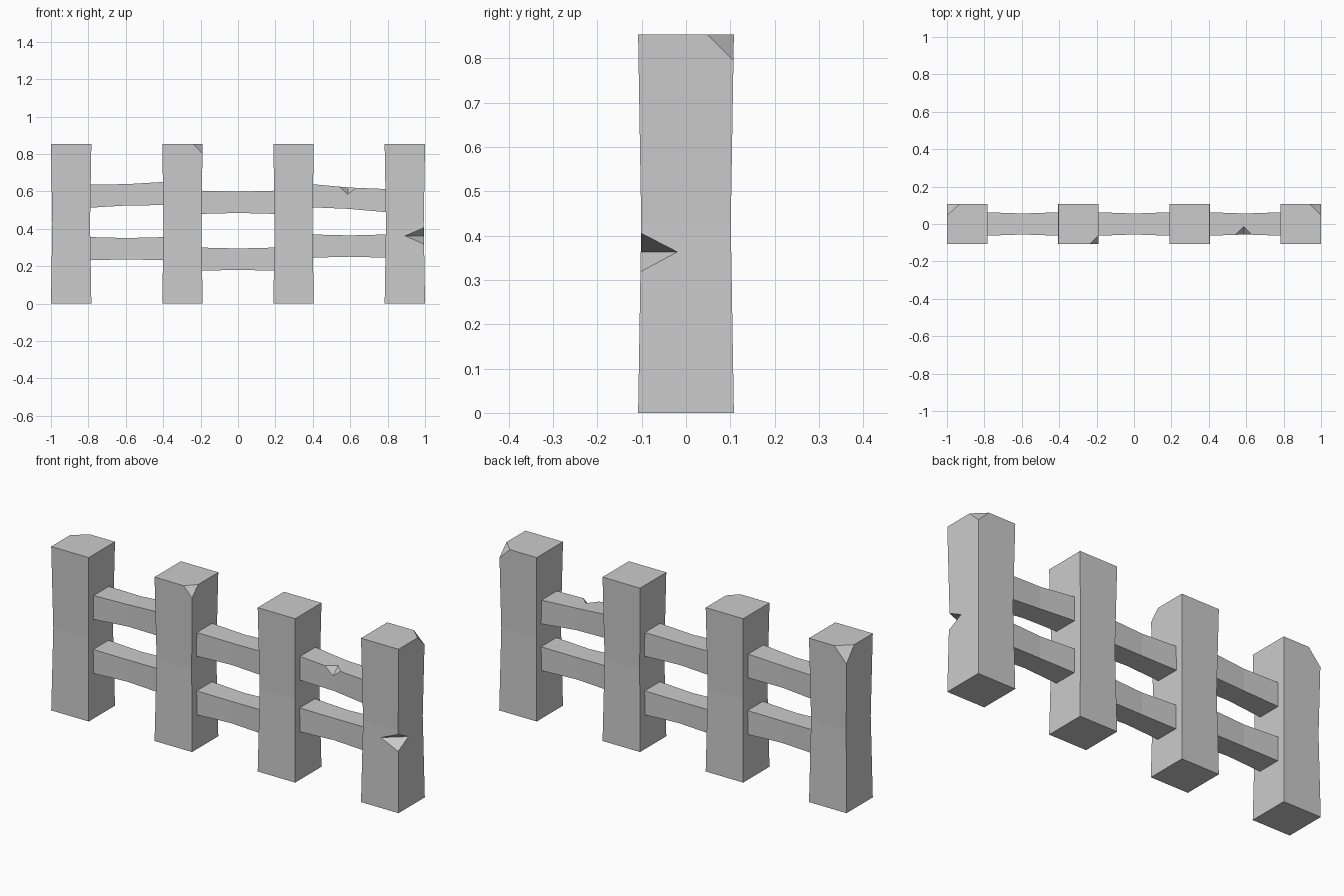
import bpy, bmesh
from mathutils import Vector

cube = bpy.data.objects.get("Cube")
if cube:
    bpy.data.objects.remove(cube, do_unlink=True)

# One stone colour
stone = bpy.data.materials.new("stone_grey")
stone.use_nodes = True
GREY = (0.6, 0.6, 0.6, 1)
stone.diffuse_color = GREY
stone.node_tree.nodes["Principled BSDF"].inputs["Base Color"].default_value = GREY

HALF, HEIGHT, WAIST = 0.108, 0.853, 0.101
POST_X = (-0.892, -0.297, 0.297, 0.892)


def make_object(name, bm):
    bmesh.ops.recalc_face_normals(bm, faces=bm.faces)
    mesh = bpy.data.meshes.new(name)
    bm.to_mesh(mesh)
    bm.free()
    mesh.materials.append(stone)
    obj = bpy.data.objects.new(name, mesh)
    bpy.context.collection.objects.link(obj)
    return obj


def loft(sections):
    """Skin a row of four-cornered sections and cap both ends."""
    bm = bmesh.new()
    rings = [[bm.verts.new(p) for p in s] for s in sections]
    for a, b in zip(rings, rings[1:]):
        for i in range(4):
            j = (i + 1) % 4
            bm.faces.new((a[i], a[j], b[j], b[i]))
    bm.faces.new(rings[0])
    bm.faces.new(rings[-1])
    bmesh.ops.recalc_face_normals(bm, faces=bm.faces)
    return bm


def make_post(name, cx, chip=None):
    """Slightly waisted post; chip = (x side, y side, x cut, y cut, z cut)."""
    corners = ((-1, -1), (1, -1), (1, 1), (-1, 1))
    bm = loft([[(cx + h * i, h * j, z) for i, j in corners]
               for h, z in ((HALF, 0), (WAIST, HEIGHT / 2), (HALF, HEIGHT))])
    if chip:
        sx, sy, dx, dy, dz = chip
        corner = Vector((cx + sx * HALF, sy * HALF, HEIGHT))
        normal = Vector((sx / dx, sy / dy, 1 / dz))
        cut = bmesh.ops.bisect_plane(
            bm, geom=bm.verts[:] + bm.edges[:] + bm.faces[:],
            plane_co=corner - Vector((0, 0, dz)), plane_no=normal, clear_outer=True)
        edges = [e for e in cut["geom_cut"] if isinstance(e, bmesh.types.BMEdge)]
        bmesh.ops.holes_fill(bm, edges=edges, sides=0)
    return make_object(name, bm)


def make_rail(name, x0, x1, z0, z1):
    """Bar between two posts, pinched at its middle; z0, z1 are end centres."""
    corners = ((-1, -1), (1, -1), (1, 1), (-1, 1))
    stations = ((x0, z0, 0.063, 0.062),
                ((x0 + x1) / 2, (z0 + z1) / 2, 0.056, 0.057),
                (x1, z1, 0.063, 0.062))
    return make_object(name, loft([[(x, hy * i, z + hz * j) for i, j in corners]
                                   for x, z, hy, hz in stations]))


def notch(obj, edge_a, edge_b, side_c, side_d):
    """Cut a wedge out of an edge, its valley running from side_c to side_d."""
    points = [Vector(p) for p in (edge_a, edge_b, side_c, side_d)]
    middle = (points[2] + points[3]) / 2
    bm = bmesh.new()
    for p in points:
        bm.verts.new(middle + (p - middle) * 2)
    bmesh.ops.convex_hull(bm, input=bm.verts[:])
    cutter = make_object("notch_cutter", bm)
    cutter.hide_render = True
    mod = obj.modifiers.new("notch", 'BOOLEAN')
    mod.operation = 'DIFFERENCE'
    mod.solver = 'EXACT'
    mod.object = cutter
    bpy.context.view_layer.update()
    graph = bpy.context.evaluated_depsgraph_get()
    carved = bpy.data.meshes.new_from_object(obj.evaluated_get(graph))
    obj.modifiers.clear()
    obj.data = carved
    bpy.data.objects.remove(cutter, do_unlink=True)


# Posts, three with a chipped top corner
chips = ((-1, 1, 0.07, 0.063, 0.08), (1, -1, 0.048, 0.05, 0.053),
         None, (1, 1, 0.062, 0.06, 0.06))
posts = [make_post(f"post_{i + 1}", x, c) for i, (x, c) in enumerate(zip(POST_X, chips))]

# Rails: end heights of the lower and upper bar in each bay
bays = (((0.294, 0.294), (0.575, 0.589)),
        ((0.238, 0.238), (0.542, 0.542)),
        ((0.308, 0.308), (0.577, 0.551)))
rails = {}
for i, bay in enumerate(bays):
    for level, (z0, z1) in zip(("lower", "upper"), bay):
        name = f"{level}_rail_{i + 1}"
        rails[name] = make_rail(name, POST_X[i] + HALF - 0.01,
                                POST_X[i + 1] - HALF + 0.01, z0, z1)

# Wedge notch in the end post's front edge
right = POST_X[3] + WAIST
notch(posts[3], (right, -WAIST, 0.405), (right, -WAIST, 0.32),
      (0.895, -WAIST, 0.363), (right, -0.02, 0.363))

# Small notch in the top front edge of one rail
notch(rails["upper_rail_3"], (0.545, -0.057, 0.623), (0.63, -0.057, 0.619),
      (0.587, -0.056, 0.585), (0.587, -0.015, 0.621))
